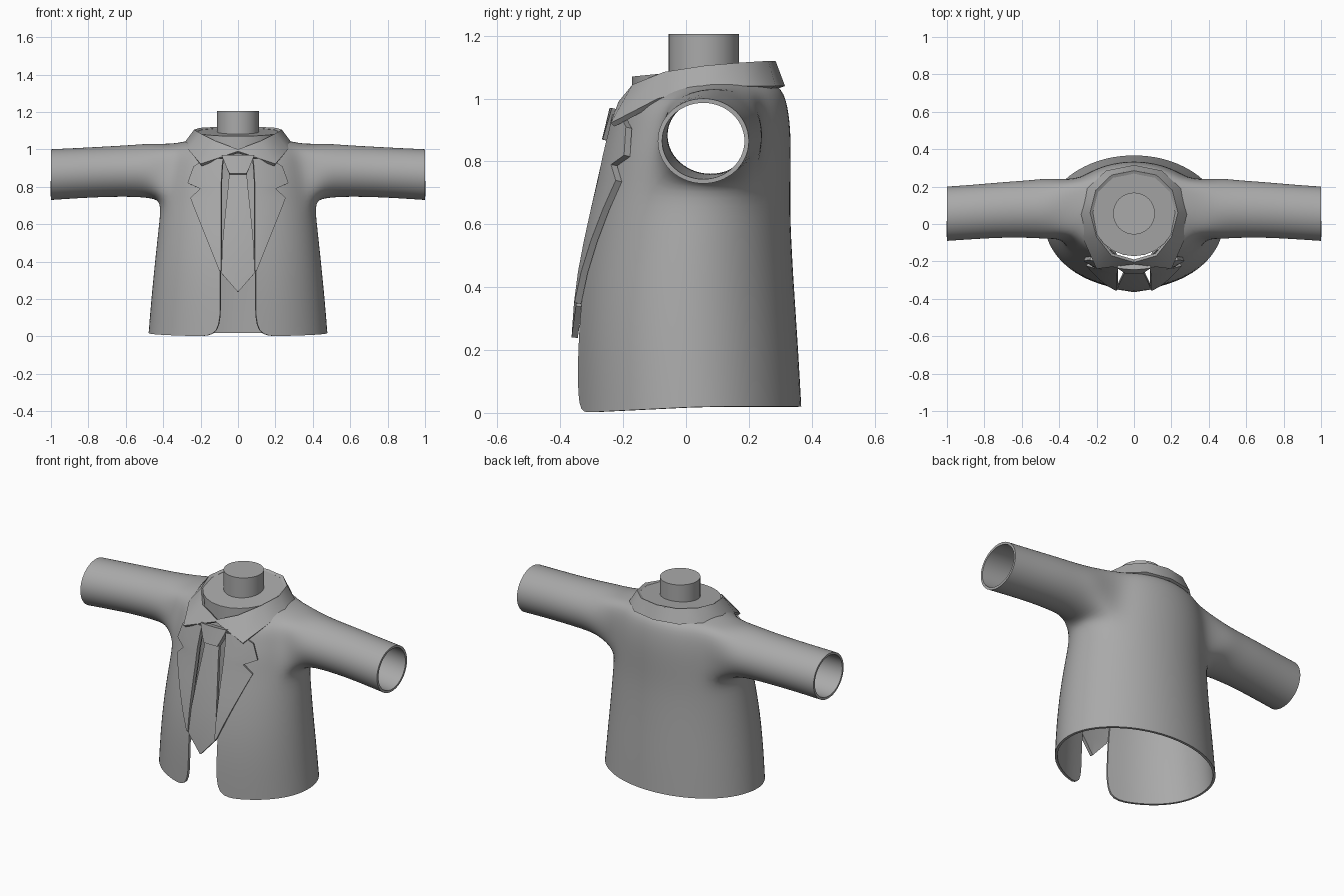
import bpy, bmesh
from math import sin, cos, pi, asin, sqrt

cube = bpy.data.objects.get("Cube")
if cube:
    bpy.data.objects.remove(cube, do_unlink=True)

grey = bpy.data.materials.new("cloth grey")
grey.use_nodes = True
COLOUR = (0.4, 0.4, 0.4, 1)
grey.diffuse_color = COLOUR
grey.node_tree.nodes["Principled BSDF"].inputs["Base Color"].default_value = COLOUR

# Jacket rings: height, half width, front y, back y, forward droop
RINGS = [(.02, .485, -.352, .372, .05), (.2, .47, -.352, .362, 0),
         (.4, .45, -.338, .348, 0), (.6, .428, -.3, .336, 0),
         (.72, .415, -.27, .336, 0), (.82, .405, -.25, .338, 0),
         (.92, .39, -.225, .336, .1), (1.028, .36, -.2, .318, .25),
         (1.052, .25, -.17, .27, .2)]
GAP = .095


def finish(bm, name, thickness=0, mirror=False, subdiv=0, angle=35):
    mesh = bpy.data.meshes.new(name)
    bm.to_mesh(mesh)
    bm.free()
    ob = bpy.data.objects.new(name, mesh)
    bpy.context.collection.objects.link(ob)
    mesh.materials.append(grey)
    if mirror:
        mod = ob.modifiers.new("mirror", 'MIRROR')
        mod.use_clip = True
        mod.merge_threshold = .002
    if subdiv:
        mod = ob.modifiers.new("smooth", 'SUBSURF')
        mod.levels = mod.render_levels = subdiv
    if thickness:
        mod = ob.modifiers.new("thickness", 'SOLIDIFY')
        mod.thickness = thickness
        mod.offset = -1
    bpy.ops.object.select_all(action='DESELECT')
    ob.select_set(True)
    bpy.context.view_layer.objects.active = ob
    bpy.ops.object.convert(target='MESH')
    bpy.ops.object.shade_smooth_by_angle(angle=angle * pi / 180)
    return ob


def bridge(bm, low, high, closed=False):
    n = len(low)
    for i in range(n if closed else n - 1):
        j = (i + 1) % n
        bm.faces.new((low[i], low[j], high[j], high[i]))


def front_y(x, z):
    """Depth of the jacket front at a given width and height."""
    for a, b in zip(RINGS, RINGS[1:]):
        if z <= b[0]:
            break
    t = (z - a[0]) / (b[0] - a[0])
    _, hx, y0, y1, _ = [p + (q - p) * t for p, q in zip(a, b)]
    return (y0 + y1) / 2 - (y1 - y0) / 2 * sqrt(max(0, 1 - (x / hx) ** 2))


def jacket():
    bm = bmesh.new()
    cols = 10
    grid = []
    for z, hx, y0, y1, droop in RINGS:
        start = asin(GAP / hx)
        row = []
        for i in range(cols + 1):
            a = start + (pi - start) * i / cols
            y = (y0 + y1) / 2 - (y1 - y0) / 2 * cos(a)
            x = hx * sin(a) if i < cols else 0
            row.append(bm.verts.new((x, y, z + droop * min(0, y - .05))))
        grid.append(row)
    # Body, leaving an armhole in the side
    c0, c1, r0, r1 = 3, 7, 4, 7
    for r in range(len(grid) - 1):
        for c in range(cols):
            if not (c0 <= c < c1 and r0 <= r < r1):
                bridge(bm, grid[r][c:c + 2], grid[r + 1][c:c + 2])
    # Sleeve grown from the armhole
    loop = [grid[r0][c] for c in range(c0, c1)]
    loop += [grid[r][c1] for r in range(r0, r1)]
    loop += [grid[r1][c] for c in range(c1, c0, -1)]
    loop += [grid[r][c0] for r in range(r1, r0, -1)]
    n = len(loop)
    for x, cy, ry, z0, z1 in [(.46, .083, .168, .735, 1.037), (.56, .08, .158, .743, 1.028),
                              (.7, .076, .153, .742, 1.02), (.85, .065, .15, .735, 1.012),
                              (1, .055, .15, .725, 1.005)]:
        ring = []
        for i in range(n):
            a = -pi / 2 + (i - 2) * 2 * pi / n
            ring.append(bm.verts.new((x, cy + ry * cos(a),
                                      (z0 + z1) / 2 + (z1 - z0) / 2 * sin(a))))
        bridge(bm, loop, ring, True)
        loop = ring
    finish(bm, "jacket", .014, True, 2, 50)


def strip(name, rows, offset, thickness, mirror, cols=4):
    """Panel lying on the jacket front, rows of (height, inner x, outer x)."""
    bm = bmesh.new()
    last = None
    for z, xa, xb in rows:
        row = []
        for i in range(cols + 1):
            x = xa + (xb - xa) * i / cols
            row.append(bm.verts.new((x, front_y(x, z) - offset, z)))
        if last:
            bridge(bm, last, row)
        last = row
    finish(bm, name, thickness, mirror)


def collar():
    # Pairs of top edge and bottom edge points, front to back
    pairs = [((0, -.205, 1), (0, -.215, .99)),
             ((.12, -.17, 1.045), (.2, -.24, .922)),
             ((.2, -.07, 1.085), (.267, -.09, 1)),
             ((.235, .06, 1.105), (.287, .05, 1.035)),
             ((.205, .18, 1.115), (.25, .19, 1.04)),
             ((.12, .262, 1.12), (.15, .285, 1.04)),
             ((0, .285, 1.12), (0, .315, 1.04))]
    bm = bmesh.new()
    top = [bm.verts.new(p) for p, _ in pairs]
    bottom = [bm.verts.new(q) for _, q in pairs]
    bridge(bm, bottom, top)
    finish(bm, "collar", .018, True, 0, 40)


def cylinder(name, radius, z0, z1, sides, tilt=0):
    bm = bmesh.new()
    bmesh.ops.create_cone(bm, cap_ends=True, segments=sides, radius1=radius,
                          radius2=radius, depth=z1 - z0)
    for v in bm.verts:
        v.co.z += (z0 + z1) / 2 + tilt * v.co.y
        v.co.y += .056
    finish(bm, name, 0, False, 0, 40)


jacket()
collar()
cylinder("neck_base", .228, 1.0, 1.093, 24, .1)
cylinder("neck", .112, 1.05, 1.205, 32)

# Notched lapels
strip("lapels", [(.35, .09, .1), (.45, .09, .14), (.55, .09, .18), (.65, .09, .22),
                 (.74, .09, .255), (.79, .09, .203), (.82, .09, .27),
                 (.91, .085, .238), (.95, .08, .17)], .022, .022, True)

# Necktie and knot
strip("tie", [(z, -w, w) for z, w in
              [(.24, .003), (.34, .09), (.5, .083), (.65, .069), (.78, .055), (.89, .045)]],
      .015, .02, False, 2)
strip("tie_knot", [(.87, -.045, .045), (.9, -.06, .06), (.97, -.088, .088)],
      .03, .045, False)
